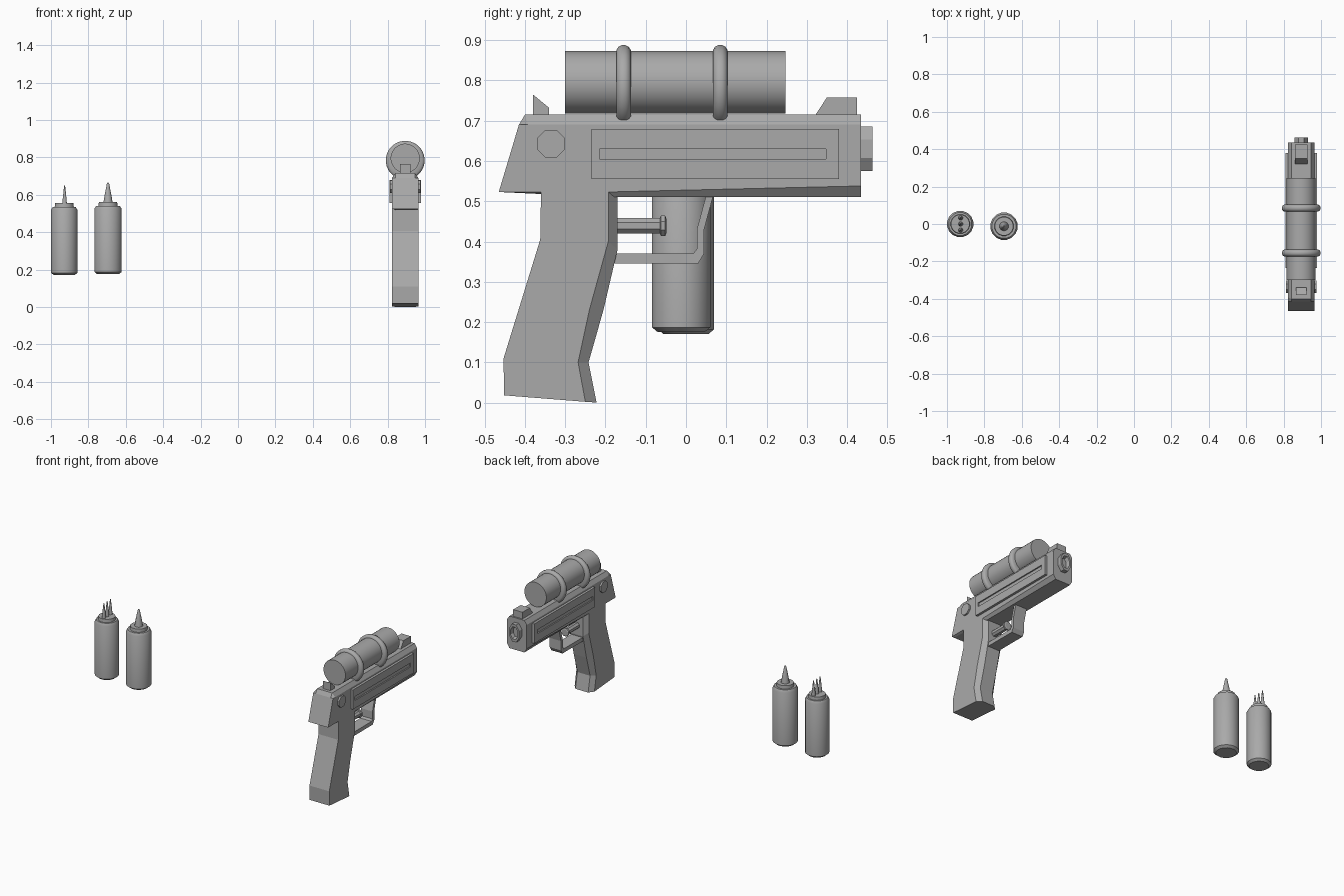
import bpy, bmesh, math
from mathutils import Matrix, Vector

old = bpy.data.objects.get("Cube")
if old:
    bpy.data.objects.remove(old, do_unlink=True)

grey = bpy.data.materials.new("plain_grey")
grey.use_nodes = True
grey.diffuse_color = (0.4, 0.4, 0.4, 1)
grey.node_tree.nodes["Principled BSDF"].inputs["Base Color"].default_value = (0.4, 0.4, 0.4, 1)

GUN_X = 0.894


def finish(name, bm, smooth=None):
    bmesh.ops.recalc_face_normals(bm, faces=bm.faces)
    mesh = bpy.data.meshes.new(name)
    bm.to_mesh(mesh)
    bm.free()
    mesh.materials.append(grey)
    obj = bpy.data.objects.new(name, mesh)
    bpy.context.collection.objects.link(obj)
    if smooth:
        bpy.ops.object.select_all(action='DESELECT')
        obj.select_set(True)
        bpy.context.view_layer.objects.active = obj
        bpy.ops.object.shade_smooth_by_angle(angle=math.radians(smooth))
    return obj


def loft(bm, loops):
    """Skin a row of equal-length point loops and cap both ends."""
    rows = [[bm.verts.new(p) for p in loop] for loop in loops]
    n = len(rows[0])
    for a, b in zip(rows, rows[1:]):
        for i in range(n):
            j = (i + 1) % n
            bm.faces.new((a[i], a[j], b[j], b[i]))
    bm.faces.new(rows[0])
    bm.faces.new(rows[-1])


def slab(name, outline, half, inner=None, half_inner=0):
    """Side outline (y, z) across the width, with optional chamfered flanks."""
    layers = [(-half, outline), (half, outline)]
    if inner:
        layers = [(-half, inner), (-half_inner, outline), (half_inner, outline), (half, inner)]
    bm = bmesh.new()
    loft(bm, [[(GUN_X + x, y, z) for y, z in pts] for x, pts in layers])
    return finish(name, bm)


def lathe(bm, profile, sides, place):
    """Revolve (radius, height) points about an axis set by a matrix."""
    loops = []
    for r, h in profile:
        angles = [math.tau * (i + 0.5) / sides for i in range(sides)]
        loops.append([place @ Vector((r * math.cos(a), r * math.sin(a), h)) for a in angles])
    loft(bm, loops)


def turned(name, profile, sides, place, smooth=None):
    bm = bmesh.new()
    lathe(bm, profile, sides, place)
    return finish(name, bm, smooth)


def along_y(y, z, sx=1):
    """Axis along +y, optionally squeezed in x."""
    return (Matrix.Translation((GUN_X, y, z)) @ Matrix.Diagonal((sx, 1, 1, 1))
            @ Matrix.Rotation(-math.pi / 2, 4, 'X'))


# Main housing with chamfered top and bottom edges
slab("housing",
     [(-0.465, 0.523), (-0.415, 0.69), (-0.4, 0.715), (0.435, 0.715), (0.435, 0.51), (-0.195, 0.51)], 0.07,
     [(-0.465, 0.523), (-0.415, 0.69), (-0.392, 0.69), (0.435, 0.69), (0.435, 0.538), (-0.195, 0.523)], 0.053)

# Grip with chamfered front edge
back = [(-0.36, 0.53), (-0.362, 0.405), (-0.453, 0.11), (-0.452, 0.018)]
slab("grip",
     back + [(-0.222, 0.0), (-0.242, 0.1), (-0.205, 0.23), (-0.17, 0.38), (-0.17, 0.53)], 0.07,
     back + [(-0.25, 0.002), (-0.268, 0.1), (-0.24, 0.23), (-0.193, 0.4), (-0.193, 0.53)], 0.045)

# Trigger guard
slab("trigger_guard",
     [(-0.19, 0.345), (0.03, 0.345), (0.045, 0.37), (0.045, 0.43), (0.068, 0.515),
      (0.05, 0.515), (0.027, 0.43), (0.027, 0.382), (0.018, 0.37), (-0.19, 0.37)], 0.04)

# Trigger plunger with flared end
turned("trigger", [(0.021, 0), (0.021, 0.115), (0.028, 0.118), (0.028, 0.128), (0.02, 0.131)],
       8, along_y(-0.18, 0.439))

# Sights
slab("rear_sight", [(-0.38, 0.71), (-0.38, 0.765), (-0.34, 0.732), (-0.34, 0.71)], 0.027)
slab("front_sight", [(0.32, 0.712), (0.35, 0.758), (0.425, 0.758), (0.425, 0.712)], 0.033)

# Muzzle ring with recessed bore
turned("muzzle", [(0.06, -0.01), (0.06, 0.028), (0.042, 0.028), (0.034, 0.005)],
       8, along_y(0.435, 0.63, 0.64))

# Side panels with a sunk slot, and round pivot bosses
for side, word in ((1, "left"), (-1, "right")):
    bm = bmesh.new()

    def ring(x, y0, y1, z0, z1):
        return [(GUN_X + side * x, y, z) for y, z in ((y0, z0), (y1, z0), (y1, z1), (y0, z1))]

    loft(bm, [ring(0.06, -0.235, 0.38, 0.555, 0.68), ring(0.085, -0.235, 0.38, 0.555, 0.68),
              ring(0.085, -0.215, 0.348, 0.605, 0.63), ring(0.077, -0.215, 0.348, 0.605, 0.63)])
    finish(word + "_side_panel", bm)
    turned(word + "_pivot_boss", [(0.037, 0.06), (0.037, 0.081)], 8,
           Matrix.Translation((GUN_X, -0.335, 0.643)) @ Matrix.Rotation(side * math.pi / 2, 4, 'Y'))

# Scope tube and its two clamp rings
turned("scope_tube", [(0.078, -0.3), (0.078, 0.247)], 32, along_y(0, 0.795), 40)
for y, word in ((-0.155, "rear"), (0.085, "front")):
    turned(word + "_scope_ring",
           [(0.07, -0.018), (0.092, -0.018), (0.1, -0.013), (0.104, -0.005),
            (0.104, 0.005), (0.1, 0.013), (0.092, 0.018), (0.07, 0.018)],
           32, along_y(y, 0.784), 40)


# Squeeze bottles
def bottle(name, x, y, radius, z0, z1, cap_top):
    bm = bmesh.new()
    lathe(bm, [(radius * 0.8, z0), (radius, z0 + 0.012), (radius, z1 - 0.015), (radius * 0.88, z1),
               (0.052, z1), (0.05, cap_top)], 16, Matrix.Translation((x, y, 0)))
    finish(name, bm, 35)


def nozzle(name, x, y, base, z0, z1):
    turned(name, [(base, z0), (base * 0.8, z0 + 0.3 * (z1 - z0)), (base * 0.25, z1 - 0.006), (base * 0.12, z1)],
           10, Matrix.Translation((x, y, 0)), 40)


bottle("triple_nozzle_bottle", -0.929, 0, 0.071, 0.17, 0.535, 0.555)
for i in (-1, 0, 1):
    nozzle("thin_nozzle", -0.927, i * 0.033, 0.013, 0.55, 0.65)
bottle("single_nozzle_bottle", -0.695, -0.012, 0.074, 0.175, 0.54, 0.56)
nozzle("wide_nozzle", -0.695, -0.012, 0.026, 0.555, 0.665)
